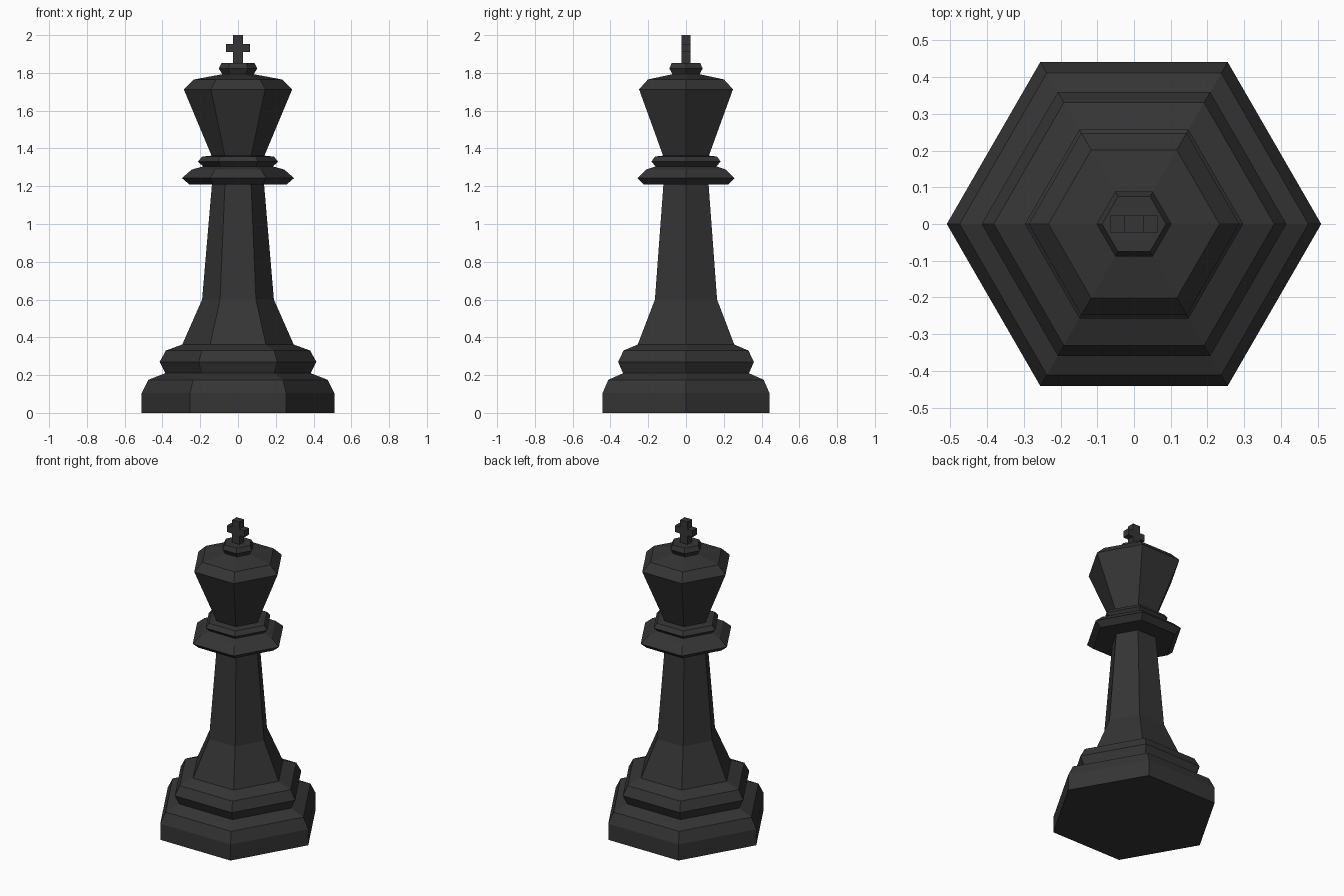
import bpy, bmesh
from math import cos, sin, pi

if "Cube" in bpy.data.objects:
    bpy.data.objects.remove(bpy.data.objects["Cube"])

SIDES = 6


def add_object(name, bm):
    bmesh.ops.recalc_face_normals(bm, faces=bm.faces[:])
    mesh = bpy.data.meshes.new(name)
    bm.to_mesh(mesh)
    bm.free()
    obj = bpy.data.objects.new(name, mesh)
    bpy.context.collection.objects.link(obj)
    mat = bpy.data.materials.get("black") or bpy.data.materials.new("black")
    mat.diffuse_color = (0.035, 0.035, 0.035, 1)
    mat.use_nodes = True
    mat.node_tree.nodes["Principled BSDF"].inputs["Base Color"].default_value = mat.diffuse_color
    mesh.materials.append(mat)


def hex_turn(name, profile, cap_bottom=False, cap_top=False):
    """Turn a (radius, height) profile into a six-sided part."""
    bm = bmesh.new()
    rings = [[bm.verts.new((r * cos(2 * pi * i / SIDES), r * sin(2 * pi * i / SIDES), z))
              for i in range(SIDES)] for r, z in profile]
    for low, high in zip(rings, rings[1:]):
        for i in range(SIDES):
            j = (i + 1) % SIDES
            bm.faces.new((low[i], low[j], high[j], high[i]))
    if cap_bottom:
        bm.faces.new(rings[0][::-1])
    if cap_top:
        bm.faces.new(rings[-1])
    bm.normal_update()
    # Open joints meet exactly, so the outward winding is already right
    add_object(name, bm)


# Foot and lower moulding
hex_turn("base", [(0.51, 0), (0.51, 0.105), (0.475, 0.175), (0.385, 0.21)], cap_bottom=True)
hex_turn("base_ring", [(0.385, 0.21), (0.415, 0.27), (0.382, 0.33), (0.295, 0.362)])

# Tapered shaft
hex_turn("stem", [(0.295, 0.362), (0.19, 0.60), (0.138, 1.21)])

# Double collar
hex_turn("lower_collar", [(0.138, 1.21), (0.258, 1.21), (0.297, 1.243),
                          (0.245, 1.288), (0.185, 1.305)])
hex_turn("upper_collar", [(0.185, 1.305), (0.212, 1.33), (0.19, 1.357), (0.14, 1.362)])

# Flared head and its button
hex_turn("crown", [(0.14, 1.362), (0.287, 1.713), (0.233, 1.765), (0.083, 1.793)])
hex_turn("finial", [(0.083, 1.793), (0.102, 1.823), (0.087, 1.852)], cap_top=True)

# Cross: one plus-shaped outline, extruded in depth
quarter = [(0.0635, 1.91), (0.0635, 1.953), (0.026, 1.953), (0.026, 2.0)]
right = [(0.026, 1.852), (0.026, 1.91)] + quarter
outline = right + [(-x, z) for x, z in reversed(right)]
bm = bmesh.new()
face = bm.faces.new([bm.verts.new((x, -0.023, z)) for x, z in outline])
ext = bmesh.ops.extrude_face_region(bm, geom=[face], use_keep_orig=True)
bmesh.ops.translate(bm, vec=(0, 0.046, 0),
                    verts=[g for g in ext["geom"] if isinstance(g, bmesh.types.BMVert)])
add_object("top_cross", bm)
